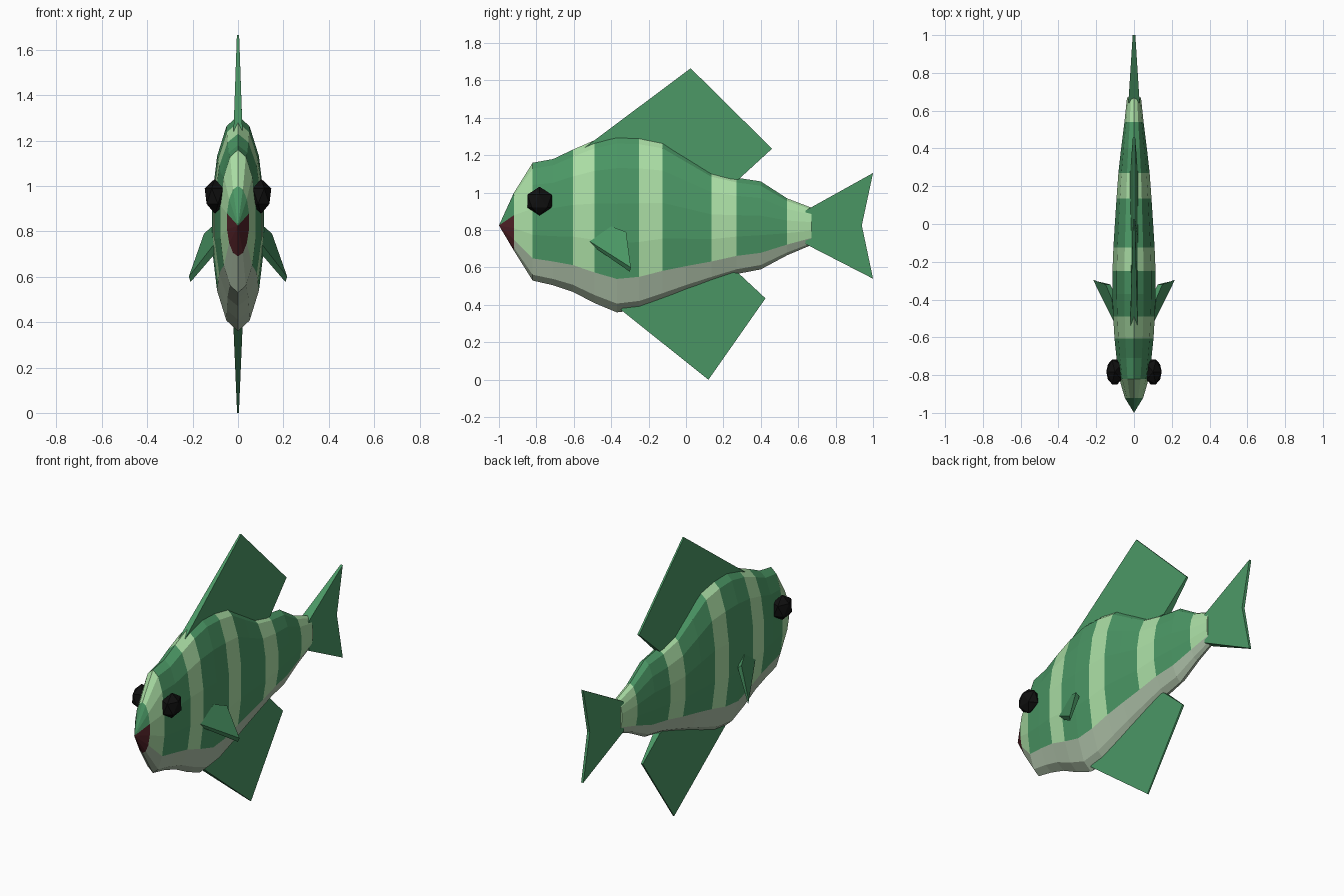
import bpy, bmesh, math

if "Cube" in bpy.data.objects:
    bpy.data.objects.remove(bpy.data.objects["Cube"])


def material(name, rgb):
    m = bpy.data.materials.new(name)
    m.diffuse_color = (*rgb, 1)
    m.use_nodes = True
    m.node_tree.nodes["Principled BSDF"].inputs["Base Color"].default_value = m.diffuse_color
    return m


GREEN = material("green", (0.07, 0.31, 0.13))
STRIPE = material("pale_stripe", (0.41, 0.74, 0.38))
BELLY = material("belly_grey", (0.42, 0.53, 0.39))
MOUTH = material("mouth_red", (0.08, 0.015, 0.02))
BLACK = material("eye_black", (0.005, 0.005, 0.005))


def finish(name, bm, mats):
    bmesh.ops.recalc_face_normals(bm, faces=bm.faces)
    me = bpy.data.meshes.new(name)
    bm.to_mesh(me)
    bm.free()
    for m in mats:
        me.materials.append(m)
    ob = bpy.data.objects.new(name, me)
    bpy.context.collection.objects.link(ob)
    return ob


def slab(name, side_a, side_b, mat):
    """Solid plate between two matching outlines."""
    bm = bmesh.new()
    a = [bm.verts.new(p) for p in side_a]
    b = [bm.verts.new(p) for p in side_b]
    n = len(a)
    bm.faces.new(a)
    bm.faces.new(b[::-1])
    for i in range(n):
        j = (i + 1) % n
        bm.faces.new((a[i], b[i], b[j], a[j]))
    return finish(name, bm, [mat])


def fin(name, outline):
    """Upright fin from (y, z, half thickness) points."""
    slab(name, [(t, y, z) for y, z, t in outline],
         [(-t, y, z) for y, z, t in outline], GREEN)


# Body: 14-sided elliptical rings given as (y, top z, bottom z, half width)
RINGS = [
    (-0.92, 1.00, 0.69, 0.05), (-0.82, 1.16, 0.53, 0.08),
    (-0.71, 1.18, 0.505, 0.095), (-0.605, 1.23, 0.47, 0.106),
    (-0.49, 1.28, 0.41, 0.113), (-0.37, 1.31, 0.36, 0.118),
    (-0.25, 1.305, 0.375, 0.117), (-0.125, 1.28, 0.42, 0.112),
    (0.0, 1.20, 0.47, 0.104), (0.135, 1.115, 0.52, 0.095),
    (0.27, 1.08, 0.565, 0.085), (0.40, 1.06, 0.59, 0.07),
    (0.54, 0.97, 0.665, 0.052), (0.67, 0.92, 0.72, 0.038),
]
SIDES = 14
bm = bmesh.new()
loops = []
for y, top, bot, w in RINGS:
    c, h = (top + bot) / 2, (top - bot) / 2
    loops.append([bm.verts.new((w * math.sin(a), y, c - h * math.cos(a)))
                  for a in (2 * math.pi * k / SIDES for k in range(SIDES))])
nose = bm.verts.new((0, -1, 0.825))
for k in range(SIDES):
    n = (k + 1) % SIDES
    level = min(k, SIDES - 1 - k)      # 0 at the belly, 6 at the back
    f = bm.faces.new((nose, loops[0][n], loops[0][k]))
    f.material_index = 3 if level < 4 else 0
    for i in range(len(loops) - 1):
        f = bm.faces.new((loops[i][k], loops[i][n], loops[i + 1][n], loops[i + 1][k]))
        f.material_index = 2 if level < 2 else (1 if i % 3 == 0 else 0)
bm.faces.new(loops[-1]).material_index = 1
finish("body", bm, [GREEN, STRIPE, BELLY, MOUTH])

# Upright fins, thick at the root and thin at the tips
fin("dorsal_fin", [(-0.55, 1.235, 0.02), (0.025, 1.665, 0.005),
                   (0.46, 1.235, 0.006), (0.28, 1.07, 0.02), (-0.1, 1.1, 0.025)])
fin("anal_fin", [(-0.35, 0.375, 0.02), (0.12, 0.0, 0.004),
                 (0.425, 0.435, 0.006), (0.28, 0.57, 0.02), (0.0, 0.6, 0.022)])
fin("tail_fin", [(0.64, 0.905, 0.03), (1.0, 1.105, 0.007), (0.94, 0.825, 0.009),
                 (1.0, 0.54, 0.007), (0.64, 0.725, 0.03)])

# Paired side fins and eyes
for s, label in ((1, "right"), (-1, "left")):
    outer = [(0.108, -0.515, 0.74), (0.116, -0.40, 0.82),
             (0.15, -0.32, 0.79), (0.217, -0.295, 0.60)]
    inner = [(0.09, -0.50, 0.715), (0.09, -0.40, 0.79),
             (0.125, -0.32, 0.77), (0.209, -0.30, 0.577)]
    slab(label + "_side_fin", [(s * x, y, z) for x, y, z in outer],
         [(s * x, y, z) for x, y, z in inner], GREEN)

    bm = bmesh.new()
    bmesh.ops.create_icosphere(bm, subdivisions=1, radius=0.077)
    bmesh.ops.scale(bm, vec=(0.65 * s, 1, 1), verts=bm.verts)
    bmesh.ops.translate(bm, vec=(0.102 * s, -0.783, 0.955), verts=bm.verts)
    finish(label + "_eye", bm, [BLACK])
